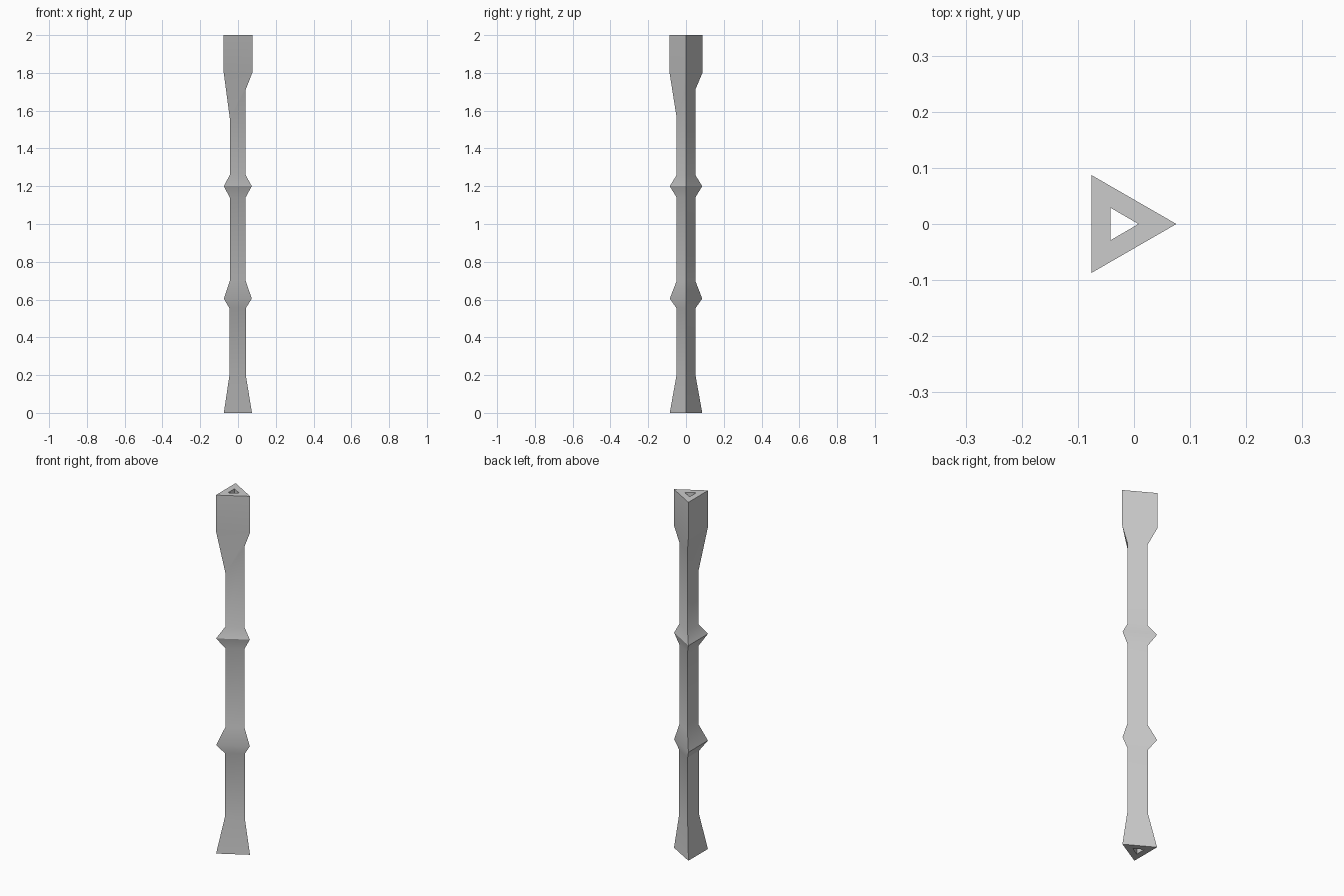
import bpy, bmesh
from math import radians

if "Cube" in bpy.data.objects:
    bpy.data.objects.remove(bpy.data.objects["Cube"])

# Triangular cross-sections: (z, left x, right x, half depth)
SECTIONS = [
    (0.00, -0.075, 0.074, 0.086),
    (0.195, -0.046, 0.042, 0.051),
    (0.555, -0.046, 0.042, 0.051),
    (0.605, -0.075, 0.073, 0.086),   # lower ridge
    (0.70, -0.0435, 0.040, 0.049),
    (1.14, -0.0435, 0.040, 0.049),
    (1.20, -0.075, 0.073, 0.086),    # upper ridge
    (1.26, -0.0435, 0.040, 0.049),
    (1.71, -0.0435, 0.040, 0.049),   # start of the head
    (1.80, -0.0755, 0.0755, 0.087),
    (2.00, -0.0755, 0.0755, 0.087),
]

bm = bmesh.new()


def ring(z, left, right, depth):
    """Corners in order: right, back left, front left."""
    return [bm.verts.new(p) for p in
            ((right, 0, z), (left, depth, z), (left, -depth, z))]


def bridge(a, b):
    for i in range(3):
        j = (i + 1) % 3
        bm.faces.new((a[i], a[j], b[j], b[i]))


# Outer shaft
rings = [ring(*s) for s in SECTIONS]
rings[8][2].co.z = 1.56              # longer taper on the front left corner
for lower, upper in zip(rings, rings[1:]):
    bridge(lower, upper)

# Triangular bore through the whole shaft, with end rims
bore_bottom = ring(0.0, -0.042, 0.008, 0.029)
bore_top = ring(2.0, -0.042, 0.008, 0.029)
bridge(rings[-1], bore_top)
bridge(bore_top, bore_bottom)
bridge(bore_bottom, rings[0])

mesh = bpy.data.meshes.new("triangular_shaft")
bm.to_mesh(mesh)
bm.free()
shaft = bpy.data.objects.new("triangular_shaft", mesh)
bpy.context.collection.objects.link(shaft)
bpy.context.view_layer.objects.active = shaft
shaft.select_set(True)
bpy.ops.object.shade_smooth_by_angle(angle=radians(30))
